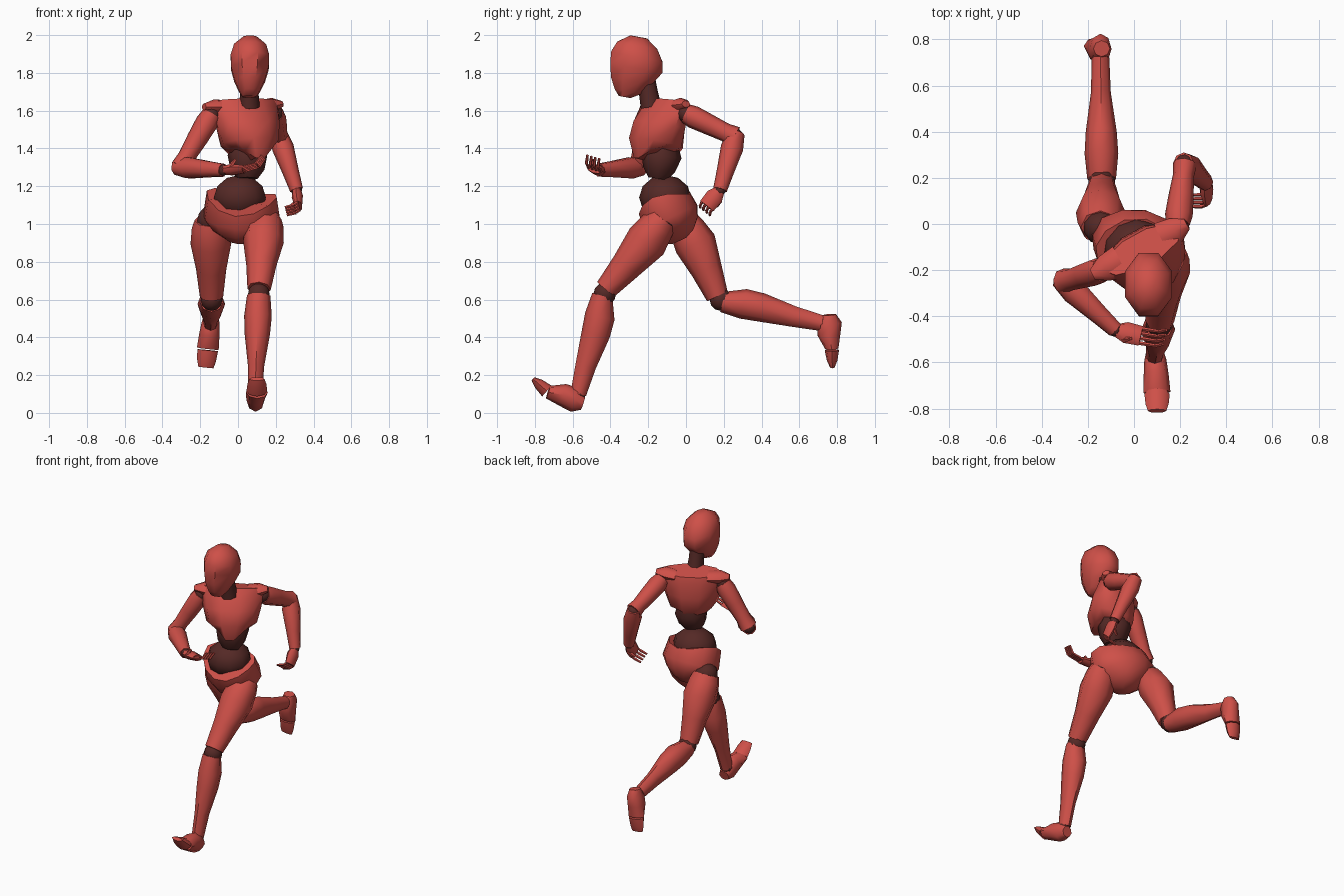
import bpy, bmesh, math
from mathutils import Vector

if "Cube" in bpy.data.objects:
    bpy.data.objects.remove(bpy.data.objects["Cube"], do_unlink=True)


def make_material(name, rgb):
    mat = bpy.data.materials.new(name)
    mat.use_nodes = True
    colour = (*rgb, 1)
    mat.diffuse_color = colour
    bsdf = next(n for n in mat.node_tree.nodes if n.type == "BSDF_PRINCIPLED")
    bsdf.inputs["Base Color"].default_value = colour
    bsdf.inputs["Roughness"].default_value = 0.7
    return mat


SHELL = make_material("shell_red", (0.62, 0.08, 0.065))
JOINT = make_material("joint_dark", (0.09, 0.022, 0.019))
ACROSS = Vector((1, 0, 0))


def finish(name, bm, mat):
    bmesh.ops.recalc_face_normals(bm, faces=bm.faces)
    mesh = bpy.data.meshes.new(name)
    bm.to_mesh(mesh)
    bm.free()
    obj = bpy.data.objects.new(name, mesh)
    bpy.context.collection.objects.link(obj)
    mesh.materials.append(mat)
    bpy.ops.object.select_all(action="DESELECT")
    obj.select_set(True)
    bpy.context.view_layer.objects.active = obj
    bpy.ops.object.shade_smooth_by_angle(angle=math.radians(50))


def segment(name, start, end, rows, mat=SHELL, across=ACROSS, sides=8, saddle=0, turn=0):
    """Loft rings along start-end; each row is (t, half width, half depth, forward shift)."""
    start, end = Vector(start), Vector(end)
    along = (end - start).normalized()
    front = along.cross(Vector(across)).normalized()
    side = front.cross(along)
    grow = 1 / math.cos(math.tau * turn / sides)
    bm = bmesh.new()
    rings = []
    for i, (t, width, depth, shift) in enumerate(rows):
        ring = []
        for k in range(sides):
            a = math.tau * (k + turn) / sides
            p = start.lerp(end, t) + side * width * grow * math.cos(a)
            p += front * (depth * grow * math.sin(a) + shift)
            if i == 0:
                p -= along * saddle * math.cos(a) ** 2
            ring.append(bm.verts.new(p))
        rings.append(ring)
    for low, high in zip(rings, rings[1:]):
        for k in range(sides):
            j = (k + 1) % sides
            bm.faces.new((low[k], low[j], high[j], high[k]))
    bm.faces.new(rings[0])
    bm.faces.new(rings[-1])
    finish(name, bm, mat)


def ball(name, centre, size):
    bm = bmesh.new()
    bmesh.ops.create_uvsphere(bm, u_segments=10, v_segments=6, radius=1)
    bmesh.ops.scale(bm, vec=Vector(size), verts=bm.verts)
    bmesh.ops.translate(bm, vec=Vector(centre), verts=bm.verts)
    finish(name, bm, JOINT)


# Head and neck
segment("head", (0.065, -0.25, 1.99), (0.06, -0.31, 1.67), [
    (0, 0.035, 0.045, 0), (0.14, 0.085, 0.108, 0), (0.32, 0.102, 0.138, -0.008),
    (0.5, 0.1, 0.14, -0.018), (0.72, 0.081, 0.11, -0.004),
    (0.9, 0.055, 0.072, 0.003), (1, 0.035, 0.032, 0.015)], turn=0.5)
segment("neck", (0.06, -0.185, 1.62), (0.06, -0.215, 1.78),
        [(0, 0.055, 0.055, 0), (0.5, 0.048, 0.05, 0), (1, 0.048, 0.05, 0)], JOINT)

# Torso, twisted so the left shoulder is back and the left hip forward
segment("chest", (0.068, -0.17, 1.32), (0.035, -0.11, 1.65), [
    (0, 0.085, 0.1, -0.015), (0.32, 0.16, 0.145, -0.01), (0.6, 0.184, 0.132, -0.01),
    (0.88, 0.2, 0.095, 0), (1, 0.19, 0.075, 0)],
    across=(0.88, 0.48, 0), sides=10, saddle=-0.08)
segment("abdomen", (0.05, -0.12, 1.43), (0.05, -0.15, 1.24), [
    (0, 0.08, 0.08, 0), (0.35, 0.105, 0.108, 0), (0.75, 0.09, 0.085, 0),
    (1, 0.055, 0.05, 0)], JOINT)
ball("waist", (0.01, -0.11, 1.14), (0.145, 0.138, 0.12))
segment("pelvis", (0.02, -0.11, 1.1), (0.02, -0.025, 0.915), [
    (0, 0.19, 0.148, 0), (0.35, 0.21, 0.155, 0), (0.65, 0.16, 0.135, 0.005),
    (0.88, 0.09, 0.095, 0.01), (1, 0.035, 0.04, 0.01)],
    across=(0.95, -0.25, 0), sides=12, saddle=0.065)

THIGH = [(0, 0.085, 0.08, 0), (0.1, 0.1, 0.095, 0), (0.3, 0.108, 0.112, -0.005),
         (0.62, 0.08, 0.084, 0), (0.95, 0.062, 0.06, 0.01)]
SHIN = [(0.02, 0.062, 0.055, 0.01), (0.22, 0.073, 0.08, -0.005),
        (0.4, 0.067, 0.076, -0.008), (0.72, 0.043, 0.055, 0), (1, 0.038, 0.042, 0)]
FOOT = [(0, 0.036, 0.035, 0), (0.25, 0.048, 0.066, 0.004),
        (0.6, 0.054, 0.06, 0.01), (1, 0.058, 0.035, 0)]
TOES = [(0, 0.055, 0.038, 0), (0.6, 0.05, 0.028, 0), (1, 0.04, 0.012, 0)]
UPPER_ARM = [(0, 0.052, 0.052, 0), (0.15, 0.06, 0.06, 0), (0.45, 0.055, 0.055, 0),
             (0.8, 0.046, 0.049, 0), (1, 0.052, 0.058, 0)]
FOREARM = [(-0.08, 0.045, 0.045, 0), (0.2, 0.058, 0.06, 0),
           (0.65, 0.044, 0.046, 0), (1, 0.035, 0.037, 0)]
SHOULDER = [(0, 0.07, 0.035, 0), (0.55, 0.058, 0.04, 0), (1, 0.025, 0.018, 0)]


def leg(tag, hip, knee, ankle, heel, sole, tip):
    ball(tag + "_hip_joint", hip, (0.075, 0.075, 0.075))
    segment(tag + "_thigh", hip, knee, THIGH)
    ball(tag + "_knee_joint", knee, (0.06, 0.06, 0.06))
    segment(tag + "_shin", knee, ankle, SHIN)
    ball(tag + "_ankle_joint", ankle, (0.038, 0.038, 0.038))
    segment(tag + "_foot", heel, sole, FOOT)
    segment(tag + "_toes", Vector(sole).lerp(Vector(tip), 0.08), tip, TOES)


def hand(tag, wrist, knuckle, facing, length, curl):
    wrist, knuckle = Vector(wrist), Vector(knuckle)
    reach = (knuckle - wrist).normalized()
    spread = reach.cross(Vector(facing)).normalized()
    facing = spread.cross(reach)
    segment(tag + "_palm", wrist, knuckle,
            [(0, 0.028, 0.024, 0), (0.4, 0.048, 0.03, 0), (1, 0.045, 0.02, 0)],
            across=spread)
    finger = [(0, 0.009, 0.009, 0), (1, 0.007, 0.007, 0)]
    for i in range(4):
        base = knuckle + spread * (i - 1.5) * 0.022
        bend = base + reach * length + facing * curl * 0.4
        tip = bend + reach * length * 0.4 + facing * curl
        segment(f"{tag}_finger_{i + 1}", base, bend, finger, across=spread, sides=5)
        segment(f"{tag}_fingertip_{i + 1}", bend, tip, finger, across=spread, sides=5)
    root = wrist.lerp(knuckle, 0.4) + spread * 0.035
    segment(tag + "_thumb", root, root + reach * 0.03 + facing * 0.045,
            [(0, 0.014, 0.014, 0), (1, 0.008, 0.008, 0)], across=spread, sides=5)


def arm(tag, collar, cap, shoulder, elbow, wrist, knuckle, facing, length, curl):
    segment(tag + "_shoulder_cap", collar, cap, SHOULDER, across=(-0.48, 0.88, 0))
    ball(tag + "_shoulder_joint", shoulder, (0.048, 0.048, 0.048))
    segment(tag + "_upper_arm", shoulder, elbow, UPPER_ARM)
    ball(tag + "_elbow_joint", elbow, (0.045, 0.045, 0.045))
    across = (Vector(elbow) - Vector(shoulder)).cross(Vector(wrist) - Vector(elbow))
    segment(tag + "_forearm", elbow, wrist, FOREARM, across=across)
    ball(tag + "_wrist_joint", wrist, (0.03, 0.03, 0.03))
    hand(tag, wrist, knuckle, facing, length, curl)


# Legs: left striding forward, right kicked back
leg("left", (0.145, -0.12, 1.03), (0.11, -0.43, 0.63), (0.09, -0.57, 0.1),
    (0.09, -0.545, 0.05), (0.1, -0.73, 0.11), (0.1, -0.81, 0.18))
leg("right", (-0.145, -0.015, 1.02), (-0.14, 0.185, 0.6), (-0.145, 0.72, 0.475),
    (-0.14, 0.76, 0.52), (-0.16, 0.772, 0.34), (-0.17, 0.775, 0.24))

# Arms: right swung across the front, left bent behind
arm("left", (0.12, -0.06, 1.62), (0.23, 0.0, 1.635),
    (0.19, 0.0, 1.585), (0.22, 0.26, 1.46), (0.31, 0.18, 1.18),
    (0.32, 0.11, 1.095), (-1, 0.2, 0), 0.015, 0.05)
arm("right", (-0.06, -0.16, 1.62), (-0.18, -0.22, 1.62),
    (-0.14, -0.2, 1.58), (-0.305, -0.25, 1.3), (-0.08, -0.46, 1.285),
    (0.03, -0.485, 1.29), (0, 0.3, 1), 0.075, 0.045)
